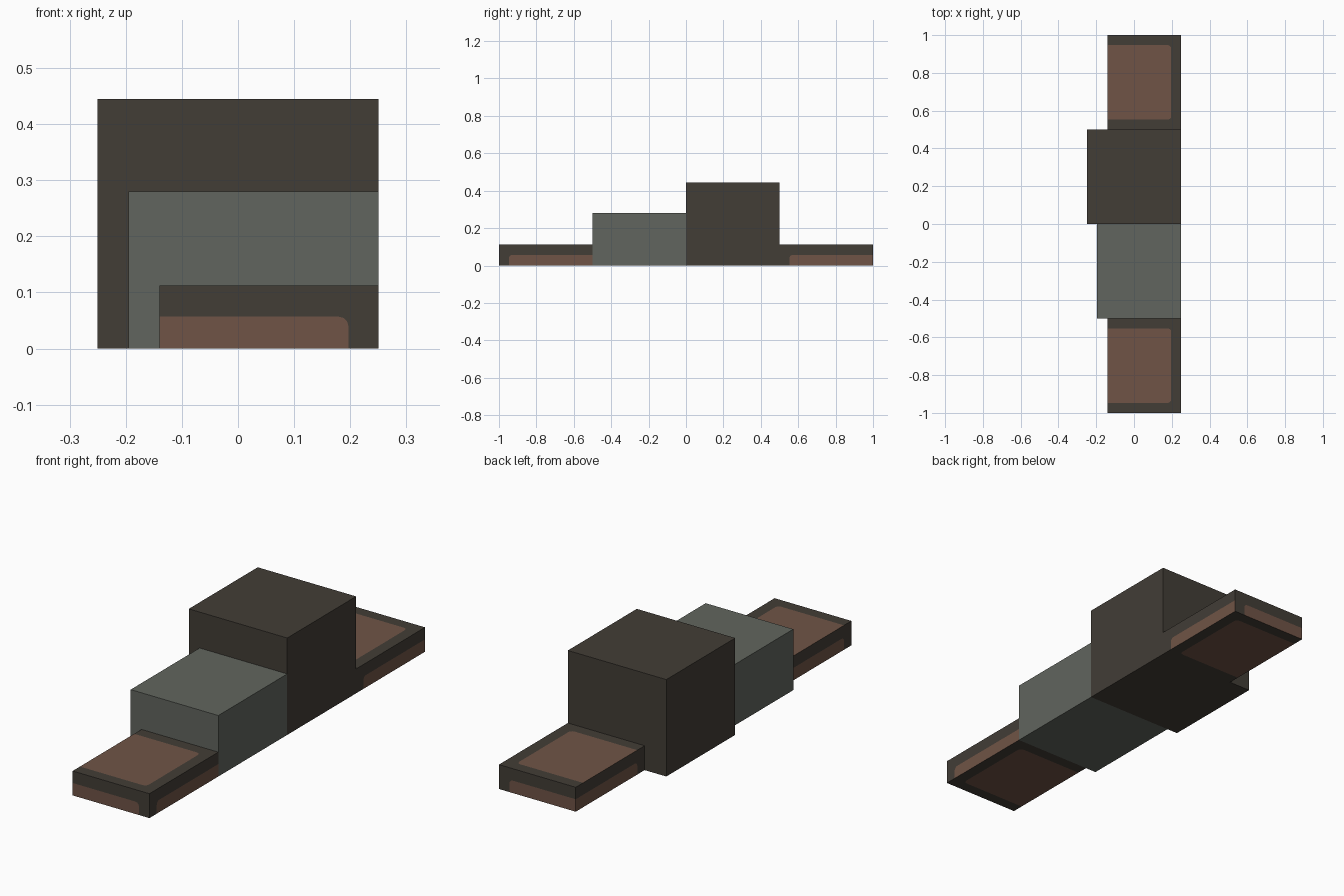
import bpy, bmesh, math
from mathutils import Vector

if "Cube" in bpy.data.objects:
    bpy.data.objects.remove(bpy.data.objects["Cube"], do_unlink=True)


def material(name, rgb):
    lin = [((c / 255 + 0.055) / 1.055) ** 2.4 for c in rgb] + [1.0]
    m = bpy.data.materials.new(name)
    m.diffuse_color = lin
    m.use_nodes = True
    m.node_tree.nodes["Principled BSDF"].inputs["Base Color"].default_value = lin
    return m


DARK = material("dark brown", (66, 61, 54))
GREY = material("stone grey", (97, 101, 94))
RUST = material("rust brown", (112, 84, 70))


def link(name, bm, mats):
    me = bpy.data.meshes.new(name)
    bm.to_mesh(me)
    bm.free()
    for m in mats:
        me.materials.append(m)
    ob = bpy.data.objects.new(name, me)
    bpy.context.collection.objects.link(ob)
    return ob


def plain_block(name, lo, hi, mat):
    bm = bmesh.new()
    bmesh.ops.create_cube(bm, size=1)
    lo, hi = Vector(lo), Vector(hi)
    for v in bm.verts:
        v.co = (lo + hi) / 2 + v.co * (hi - lo)
    return link(name, bm, [mat])


def corner(cx, cy, r, start):
    """Rounded corner: quarter arc about (cx, cy), clockwise from start degrees."""
    return [(cx + r * math.cos(math.radians(start - a)),
             cy + r * math.sin(math.radians(start - a))) for a in (0, 30, 60, 90)]


# Stepped blocks, flush on the left side
plain_block("tall_block", (-0.25, 0, 0), (0.25, 0.5, 0.445), DARK)
plain_block("middle_block", (-0.195, -0.5, 0), (0.25, 0, 0.28), GREY)

# Low end slab: every face is split into a rust panel and a dark border
X0, X1, LEN, H = -0.14, 0.25, 0.5, 0.112
W, BAND, RIM, R = X1 - X0, 0.057, 0.053, 0.018
bm = bmesh.new()


def add_face(points, place, outward, index):
    f = bm.faces.new([bm.verts.new(place(u, v)) for u, v in points])
    f.normal_update()
    if f.normal.dot(Vector(outward)) < 0:
        f.normal_flip()
    f.material_index = index


def side_face(width, place, outward):
    """Panel sits on the bottom edge, open at u = 0, rounded at its far top."""
    end = width - RIM
    path = [(0, BAND)] + corner(end - R, BAND - R, R, 90) + [(end, 0)]
    add_face(path + [(0, 0)], place, outward, 1)
    add_face(path[::-1] + [(0, H), (width, H), (width, 0)], place, outward, 0)


def flat_face(z, outward):
    """Panel open on the right edge, rounded at both far corners."""
    end, low, high = W - RIM, RIM, LEN - RIM
    path = [(0, high)] + corner(end - R, high - R, R, 90) \
        + corner(end - R, low + R, R, 0) + [(0, low)]

    def place(u, v):
        return (X0 + u, v - LEN / 2, z)
    add_face(path, place, outward, 1)
    add_face(path[::-1] + [(0, LEN), (W, LEN), (W, 0), (0, 0)], place, outward, 0)


for s in (-1, 1):
    side_face(W, lambda u, v: (X0 + u, s * LEN / 2, v), (0, s, 0))
    side_face(LEN, lambda u, v: (X1 if s > 0 else X0, LEN / 2 - u, v), (s, 0, 0))
    flat_face(H if s > 0 else 0, (0, 0, s))

front = link("front_slab", bm, [DARK, RUST])
front.location.y = -0.75
rear = bpy.data.objects.new("rear_slab", front.data)
rear.location.y = 0.75
bpy.context.collection.objects.link(rear)
